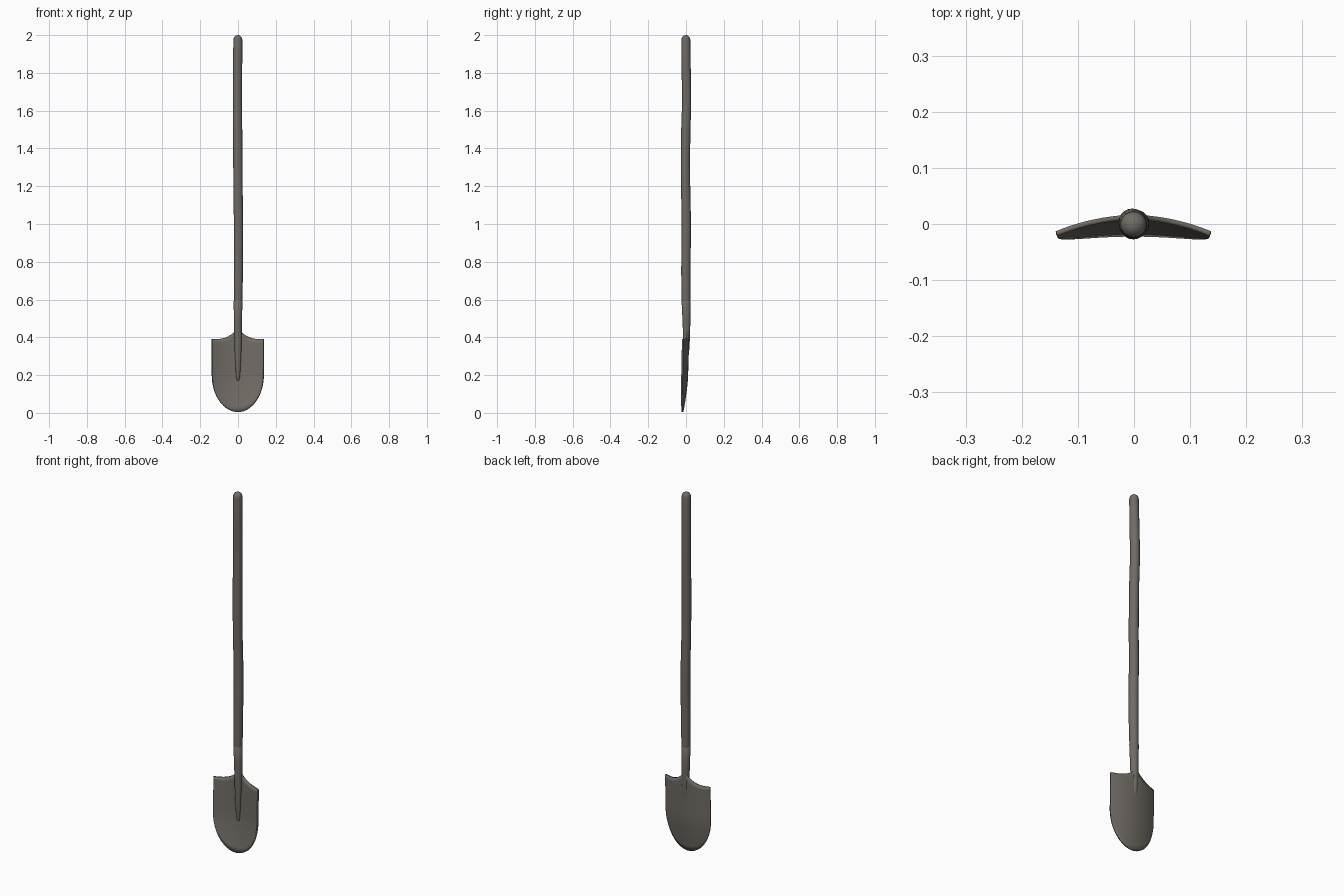
import bpy
import bmesh
from math import sin, cos, pi, radians

if "Cube" in bpy.data.objects:
    bpy.data.objects.remove(bpy.data.objects["Cube"])

# Single worn metal-and-wood colour
COLOUR = (0.165, 0.148, 0.13, 1)
mat = bpy.data.materials.new("weathered grey brown")
mat.use_nodes = True
mat.diffuse_color = COLOUR
shader = mat.node_tree.nodes["Principled BSDF"]
shader.inputs["Base Color"].default_value = COLOUR
shader.inputs["Roughness"].default_value = 0.7


def finish(bm, name, angle=40):
    bmesh.ops.recalc_face_normals(bm, faces=bm.faces)
    mesh = bpy.data.meshes.new(name)
    bm.to_mesh(mesh)
    bm.free()
    mesh.materials.append(mat)
    obj = bpy.data.objects.new(name, mesh)
    bpy.context.collection.objects.link(obj)
    bpy.ops.object.select_all(action="DESELECT")
    obj.select_set(True)
    bpy.context.view_layer.objects.active = obj
    bpy.ops.object.shade_smooth_by_angle(angle=radians(angle))
    return obj


def loft(name, sections, sides=20):
    """Closed tube through sections of (z, x, y, radius x, radius y)."""
    bm = bmesh.new()
    rings = []
    for z, x, y, rx, ry in sections:
        rings.append([bm.verts.new((x + rx * cos(2 * pi * i / sides),
                                    y + ry * sin(2 * pi * i / sides), z))
                      for i in range(sides)])
    for a, b in zip(rings, rings[1:]):
        for i in range(sides):
            j = (i + 1) % sides
            bm.faces.new((a[i], a[j], b[j], b[i]))
    bm.faces.new(rings[0])
    bm.faces.new(rings[-1])
    return finish(bm, name)


# Slightly crooked wooden shaft with a domed top
R = 0.0245
shaft = [(0.56, 0, 0, 0.021, 0.021), (0.62, 0.001, 0, 0.0225, 0.0235),
         (0.75, 0.002, -0.001, R, R), (0.9, 0.003, 0.001, R, R),
         (1.05, 0.002, 0.001, R, R), (1.2, 0, -0.002, R, R),
         (1.35, -0.001, -0.003, R, R), (1.5, -0.002, -0.001, R, R),
         (1.62, -0.003, 0.003, R, R), (1.72, -0.003, 0.003, R, R),
         (1.85, -0.002, 0, R, R)]
for step in range(6):
    a = step * pi / 2 / 5.3
    r = 0.0235 * cos(a)
    shaft.append((1.976 + 0.024 * sin(a) / sin(5 * pi / 10.6), -0.001, -0.001, r, r))
loft("shaft", shaft)

# Tapered socket that runs down into the blade as a ridge
loft("socket", [(0.17, 0, 0.001, 0.003, 0.002), (0.18, 0, 0.001, 0.008, 0.005),
                (0.2, 0, 0, 0.011, 0.008), (0.28, 0, 0, 0.015, 0.012),
                (0.34, 0, 0.002, 0.018, 0.016), (0.42, 0, 0.003, 0.02, 0.019),
                (0.5, 0, 0.002, 0.0215, 0.021), (0.59, 0, 0, 0.0235, 0.0235),
                (0.592, 0, 0, 0.022, 0.022)])

# Dished blade: straight sides, rounded point, shoulders sweeping up to the socket
COLS, ROWS = 32, 16
bm = bmesh.new()
grid = []
for c in range(COLS + 1):
    u = sin((c / COLS - 0.5) * pi)
    low = 0.2 - 0.195 * (1 - u * u) ** 0.5
    high = 0.39 + 0.06 * (1 - abs(u)) ** 3
    column = []
    for r in range(ROWS + 1):
        z = low + (high - low) * r / ROWS
        y = 0.003 + 0.02 * z - 0.028 * u * u
        y -= 0.022 * max(0, 1 - z / 0.2) ** 1.5
        width = 0.137 - 0.003 * max(0, 0.39 - z)
        column.append(bm.verts.new((u * width - 0.001, y, z)))
    grid.append(column)
for a, b in zip(grid, grid[1:]):
    for r in range(ROWS):
        bm.faces.new((a[r], b[r], b[r + 1], a[r + 1]))
blade = finish(bm, "blade")
solid = blade.modifiers.new("thickness", "SOLIDIFY")
solid.thickness = 0.009
solid.offset = 0
bpy.ops.object.shade_smooth_by_angle(angle=radians(40))
